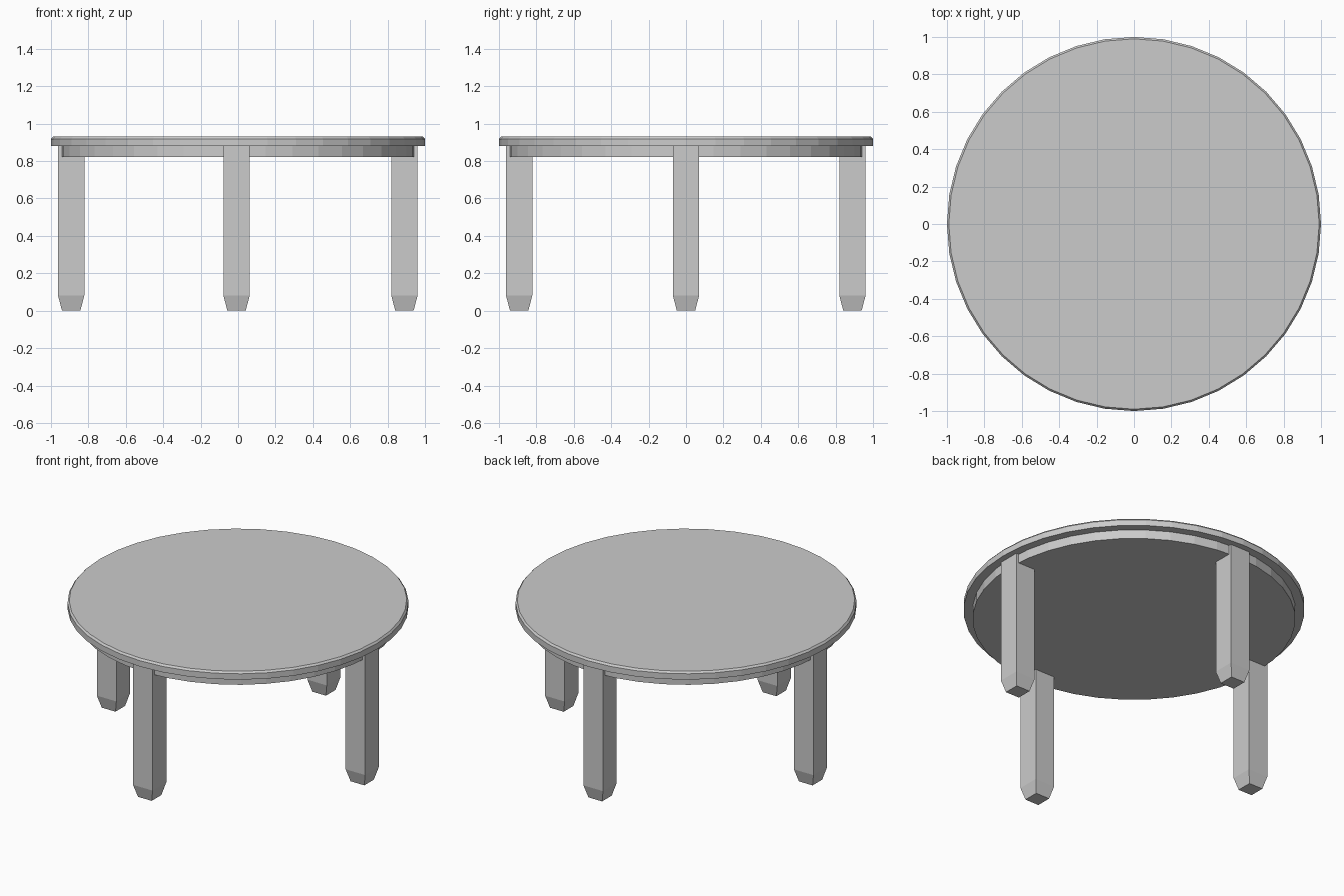
import bpy
import bmesh
from math import sin, cos, pi

if "Cube" in bpy.data.objects:
    bpy.data.objects.remove(bpy.data.objects["Cube"])


def loft(name, rings):
    """Skin a closed solid through a stack of horizontal rings."""
    bm = bmesh.new()
    loops = [[bm.verts.new(p) for p in ring] for ring in rings]
    n = len(loops[0])
    for low, high in zip(loops, loops[1:]):
        for i in range(n):
            j = (i + 1) % n
            bm.faces.new((low[i], low[j], high[j], high[i]))
    bm.faces.new(loops[0][::-1])
    bm.faces.new(loops[-1])
    mesh = bpy.data.meshes.new(name)
    bm.to_mesh(mesh)
    bm.free()
    obj = bpy.data.objects.new(name, mesh)
    bpy.context.collection.objects.link(obj)
    return obj


def circle(r, z, sides=40):
    return [(r * cos(2 * pi * i / sides), r * sin(2 * pi * i / sides), z)
            for i in range(sides)]


def square(cx, cy, h, z):
    return [(cx + sx * h, cy + sy * h, z)
            for sx, sy in ((-1, -1), (1, -1), (1, 1), (-1, 1))]


# Round top with a small chamfer on its upper edge
loft("table_top", [circle(1.0, 0.88), circle(1.0, 0.918), circle(0.99, 0.93)])

# Solid round apron under the top
loft("apron", [circle(0.947, 0.822), circle(0.947, 0.88)])

# Four square legs with tapered feet
legs = {"front_leg": (-0.008, -0.892), "back_leg": (-0.008, 0.89),
        "left_leg": (-0.892, 0.0), "right_leg": (0.89, 0.0)}
for name, (x, y) in legs.items():
    loft(name, [square(x, y, 0.049, 0.0), square(x, y, 0.07, 0.08),
                square(x, y, 0.07, 0.88)])
